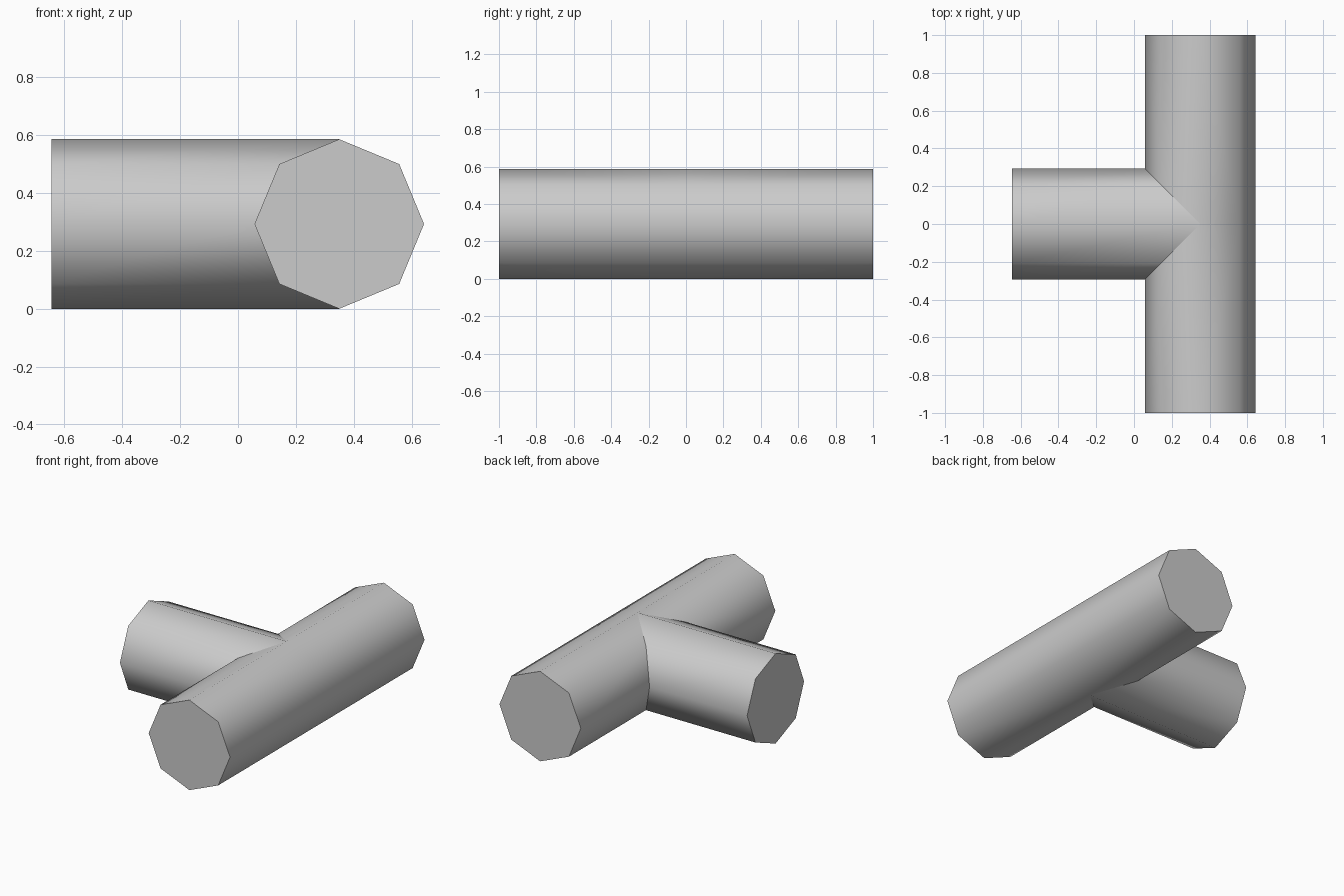
import bpy
import bmesh
from math import cos, sin, pi

cube = bpy.data.objects.get("Cube")
if cube:
    bpy.data.objects.remove(cube, do_unlink=True)

RADIUS = 0.293
AXIS_X = 0.35      # x of the long pipe
BRANCH_END = -0.645
SIDES = 8

grey = bpy.data.materials.new("plain grey")
grey.use_nodes = True
colour = (0.6, 0.6, 0.6, 1)
grey.diffuse_color = colour
grey.node_tree.nodes["Principled BSDF"].inputs["Base Color"].default_value = colour

bm = bmesh.new()
profile = [(RADIUS * sin(2 * pi * i / SIDES), RADIUS + RADIUS * cos(2 * pi * i / SIDES))
           for i in range(SIDES)]


def arm(end_ring, joint_ring):
    """Capped pipe arm running from its open end to the mitred joint."""
    outer = [bm.verts.new(p) for p in end_ring]
    inner = [bm.verts.new(p) for p in joint_ring]
    bm.faces.new(outer)
    for i in range(SIDES):
        j = (i + 1) % SIDES
        side = bm.faces.new((outer[i], outer[j], inner[j], inner[i]))
        side.smooth = True


# Front and back halves of the long pipe, notched on the branch side
for s in (-1, 1):
    arm([(AXIS_X + u, s, z) for u, z in profile],
        [(AXIS_X + u, s * max(0, -u), z) for u, z in profile])

# Side branch, mitred into the notch
arm([(BRANCH_END, u, z) for u, z in profile],
    [(AXIS_X - abs(u), u, z) for u, z in profile])

# Weld the joint and keep caps and mitre crisp
bmesh.ops.remove_doubles(bm, verts=bm.verts, dist=0.0005)
bmesh.ops.recalc_face_normals(bm, faces=bm.faces)
for edge in bm.edges:
    flat_cap = any(not f.smooth for f in edge.link_faces)
    a, b = (v.co for v in edge.verts)
    on_mitre = all(abs(AXIS_X - p.x - abs(p.y)) < 0.001 for p in (a, b))
    if flat_cap or on_mitre:
        edge.smooth = False

mesh = bpy.data.meshes.new("tee_pipe")
bm.to_mesh(mesh)
bm.free()
mesh.materials.append(grey)
tee = bpy.data.objects.new("tee_pipe", mesh)
bpy.context.collection.objects.link(tee)
